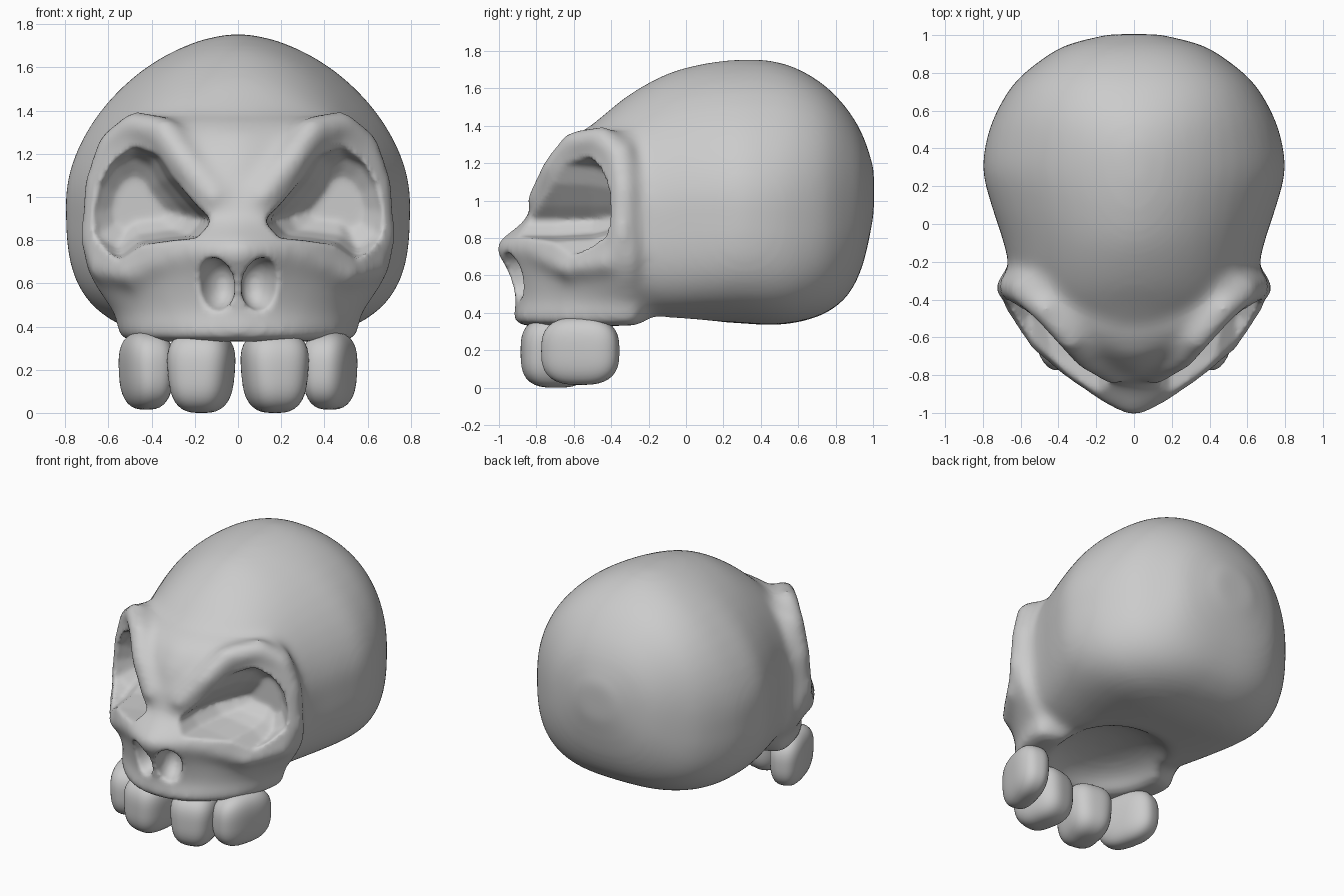
import bpy, bmesh, math
from mathutils import Vector, Matrix

if "Cube" in bpy.data.objects:
    bpy.data.objects.remove(bpy.data.objects["Cube"])


def loft(bm, rings):
    """Skin a list of equal-length rings and cap both ends."""
    loops = [[bm.verts.new(p) for p in r] for r in rings]
    n = len(loops[0])
    for a, b in zip(loops, loops[1:]):
        for i in range(n):
            j = (i + 1) % n
            bm.faces.new((a[i], a[j], b[j], b[i]))
    bm.faces.new(loops[0])
    bm.faces.new(loops[-1])


def refine(rows, steps=4):
    """Catmull-Rom interpolation between table rows."""
    rows = [Vector(r) for r in rows]
    ext = [rows[0]] + rows + [rows[-1]]
    out = []
    for a, b, c, d in zip(ext, ext[1:], ext[2:], ext[3:]):
        for k in range(steps):
            t = k / steps
            out.append(.5 * (2 * b + (c - a) * t + (2 * a - 5 * b + 4 * c - d) * t ** 2
                             + (3 * b - a - 3 * c + d) * t ** 3))
    return out + [rows[-1]]


def super_pt(t, p):
    """Point on a unit superellipse with exponent p."""
    c, s = math.cos(t), math.sin(t)
    return (math.copysign(abs(c) ** (2 / p), c), math.copysign(abs(s) ** (2 / p), s))


def blob(bm, loc, radii, p=2.0, rot=0.0, taper=0.0, sub=3):
    """Superellipsoid; taper narrows the lower end in x."""
    verts = bmesh.ops.create_icosphere(bm, subdivisions=sub, radius=1)["verts"]
    m = Matrix.Translation(loc) @ Matrix.Rotation(rot, 4, 'Z')
    for v in verts:
        n = v.co / sum(abs(c) ** p for c in v.co) ** (1 / p)
        k = 1 + taper * (n.z - 1) / 2
        v.co = m @ Vector((n.x * radii[0] * k, n.y * radii[1], n.z * radii[2]))


def ridge(bm, pts, r, side):
    """Chain of balls along a path, fused later by the remesh."""
    for a, b in zip(pts, pts[1:]):
        for k in range(6):
            q = Vector(a).lerp(Vector(b), k / 5)
            blob(bm, (q.x * side, q.y, q.z), (r, r, r), sub=2)


def finish(bm, name, helper=False):
    bmesh.ops.recalc_face_normals(bm, faces=bm.faces)
    me = bpy.data.meshes.new(name)
    bm.to_mesh(me)
    bm.free()
    for f in me.polygons:
        f.use_smooth = True
    ob = bpy.data.objects.new(name, me)
    bpy.context.collection.objects.link(ob)
    ob.hide_render = ob.hide_viewport = helper
    return ob


N = 48
ANG = [2 * math.pi * i / N for i in range(N)]
skull = bmesh.new()

# cranium: sections along y (y, half width, top, bottom, upper and lower squareness)
cranium = [(-.72, .20, 1.16, .6, 2, 2), (-.6, .42, 1.32, .5, 2, 2),
           (-.45, .57, 1.45, .42, 2, 2.5), (-.3, .64, 1.57, .36, 1.9, 3),
           (-.1, .69, 1.68, .355, 1.8, 3.4), (.1, .755, 1.735, .355, 1.75, 3.4),
           (.28, .80, 1.755, .345, 1.75, 3.2), (.45, .78, 1.75, .335, 1.8, 3.2),
           (.6, .725, 1.705, .35, 1.95, 3.2), (.75, .63, 1.61, .40, 2.15, 3),
           (.87, .49, 1.48, .50, 2.3, 2.8), (.95, .35, 1.34, .67, 2.3, 2.5),
           (1.005, .13, 1.17, .93, 2.2, 2.2)]
rings = []
for y, w, zt, zb, pu, pl in refine(cranium):
    zc = zb + (zt - zb) * .46
    ring = []
    for t in ANG:
        up = math.sin(t) >= 0
        x, z = super_pt(t, pu if up else pl)
        ring.append((x * w, y, zc + z * ((zt - zc) if up else (zc - zb))))
    rings.append(ring)
loft(skull, rings)

# face: horizontal sections (z, half width, front y, pointedness, back depth)
face = [(.33, .52, -.89, 2.0, .1), (.37, .56, -.93, 1.9, .12), (.45, .57, -.91, 1.75, .14),
        (.55, .64, -.93, 1.55, .14), (.65, .70, -.97, 1.4, .14), (.75, .72, -1.025, 1.35, .14),
        (.82, .71, -.96, 1.4, .14), (.9, .70, -.86, 1.45, .14), (1.0, .70, -.825, 1.45, .12),
        (1.1, .69, -.795, 1.45, .1), (1.2, .66, -.755, 1.5, .08), (1.3, .60, -.68, 1.55, .05),
        (1.37, .46, -.57, 1.8, .02)]
rings = []
for z, w, yf, p, back in refine(face, 3):
    ring = []
    for t in ANG:
        front = math.sin(t) < 0
        x, y = super_pt(t, p if front else 2.2)
        ring.append((x * w, -.3 + y * ((-.3 - yf) if front else back), z))
    rings.append(ring)
loft(skull, rings)

# brow ridges, outer eye rims and cheekbones
brow = [(.11, -.78, 1.0), (.25, -.70, 1.17), (.34, -.60, 1.30), (.47, -.45, 1.33),
        (.58, -.36, 1.24), (.645, -.33, 1.05), (.66, -.34, .8)]
cheek = [(.66, -.34, .8), (.64, -.42, .67), (.5, -.63, .64), (.3, -.79, .72), (.1, -.9, .75)]
for s in (-1, 1):
    ridge(skull, brow, .078, s)
    ridge(skull, cheek, .06, s)
body = finish(skull, "skull")

# cutter: soft hollow under the skull, behind the teeth
bm = bmesh.new()
blob(bm, (0, -.25, .28), (.38, .42, .2), p=2.2)
hollow = finish(bm, "hollow_cutter", True)

# cutter: slanted eye sockets and nostrils
cut = bmesh.new()
eye = [(.12, .89), (.20, .97), (.30, 1.09), (.36, 1.20), (.46, 1.25), (.57, 1.20),
       (.65, 1.08), (.69, .92), (.67, .78), (.54, .70), (.44, .78), (.30, .80), (.19, .81)]
for s in (-1, 1):
    rings = []
    for y, k, dx in ((-1.15, 1, 0), (-.7, 1, 0), (-.5, .93, .02), (-.4, .78, .04), (-.33, .45, .04)):
        rings.append([(s * (.42 + dx + (x - .42) * k), y, .97 + (z - .97) * k) for x, z in eye])
    loft(cut, rings)
    blob(cut, (s * .108, -.93, .595), (.085, .16, .125), p=2.2, rot=s * .35)
sockets = finish(cut, "socket_cutter", True)


def remesh_smooth(size, count):
    m = body.modifiers.new("fuse", 'REMESH')
    m.mode = 'VOXEL'
    m.voxel_size = size
    m.use_smooth_shade = True
    m = body.modifiers.new("soften", 'SMOOTH')
    m.factor = .5
    m.iterations = count


def carve(cutter):
    b = body.modifiers.new("carve", 'BOOLEAN')
    b.operation = 'DIFFERENCE'
    b.solver = 'EXACT'
    b.object = cutter


# fuse the lumps, carve, then soften the carved edges
remesh_smooth(.025, 2)
carve(hollow)
remesh_smooth(.025, 12)
carve(sockets)
remesh_smooth(.016, 4)

# teeth: two front and two side, mirrored
for s, side in ((-1, "left"), (1, "right")):
    bm = bmesh.new()
    blob(bm, (s * .170, -.695, .187), (.162, .185, .187), p=3.0, rot=s * .2, taper=.2, sub=4)
    finish(bm, "front_tooth_" + side)
    bm = bmesh.new()
    blob(bm, (s * .425, -.565, .195), (.118, .21, .18), p=2.8, rot=-s * .25, taper=.15, sub=4)
    finish(bm, "side_tooth_" + side)
